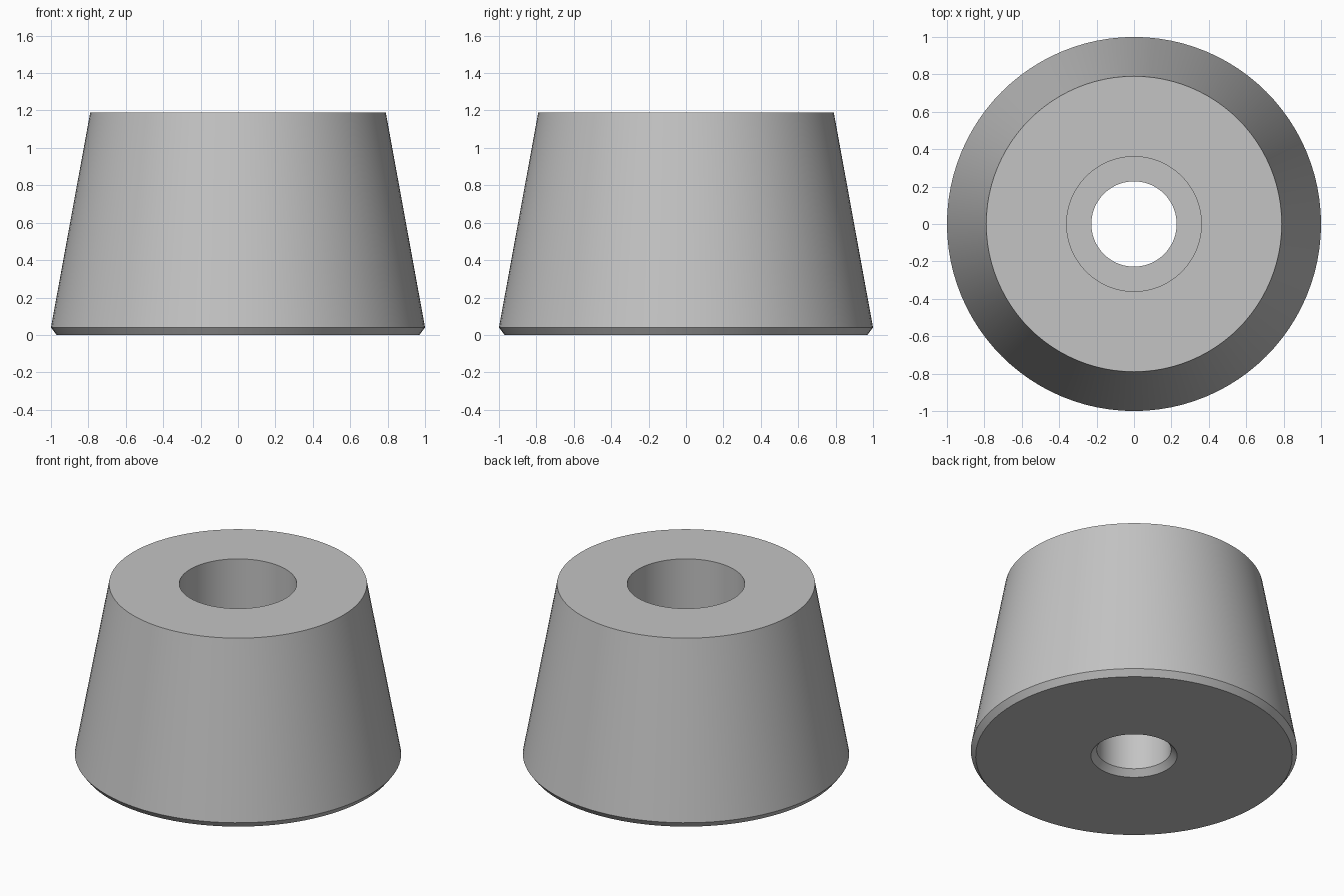
import bpy
import bmesh
from math import pi, radians
from mathutils import Matrix, Vector

cube = bpy.data.objects.get("Cube")
if cube:
    bpy.data.objects.remove(cube, do_unlink=True)

SIDES = 96
HEIGHT = 1.19
LEDGE = 0.45

# Single grey colour
grey = bpy.data.materials.new("grey_rubber")
colour = (0.55, 0.55, 0.55, 1)
grey.diffuse_color = colour
grey.use_nodes = True
shader = next(n for n in grey.node_tree.nodes if n.type == "BSDF_PRINCIPLED")
shader.inputs["Base Color"].default_value = colour
shader.inputs["Roughness"].default_value = 0.6


def lathe(name, profile, material):
    """Revolve a closed (radius, height) profile around the z axis."""
    bm = bmesh.new()
    verts = [bm.verts.new(Vector((r, 0, z))) for r, z in profile]
    edges = [bm.edges.new((v, verts[i - 1])) for i, v in enumerate(verts)]
    bmesh.ops.spin(bm, geom=verts + edges, cent=(0, 0, 0), axis=(0, 0, 1),
                   angle=2 * pi, steps=SIDES, use_merge=True)
    bmesh.ops.remove_doubles(bm, verts=bm.verts, dist=0.0001)
    bmesh.ops.recalc_face_normals(bm, faces=bm.faces)
    mesh = bpy.data.meshes.new(name)
    bm.to_mesh(mesh)
    bm.free()
    mesh.materials.append(material)
    obj = bpy.data.objects.new(name, mesh)
    bpy.context.collection.objects.link(obj)
    bpy.ops.object.select_all(action="DESELECT")
    obj.select_set(True)
    bpy.context.view_layer.objects.active = obj
    bpy.ops.object.shade_smooth_by_angle(angle=radians(30))
    return obj


# Tapered foot with chamfered base, screw hole and counterbore
lathe("tapered_foot", [
    (0.97, 0), (1.0, 0.04), (0.79, HEIGHT),      # outer wall
    (0.36, HEIGHT), (0.36, LEDGE),               # counterbore
    (0.228, LEDGE), (0.228, 0.04), (0.264, 0),   # screw hole and chamfer
], grey)
